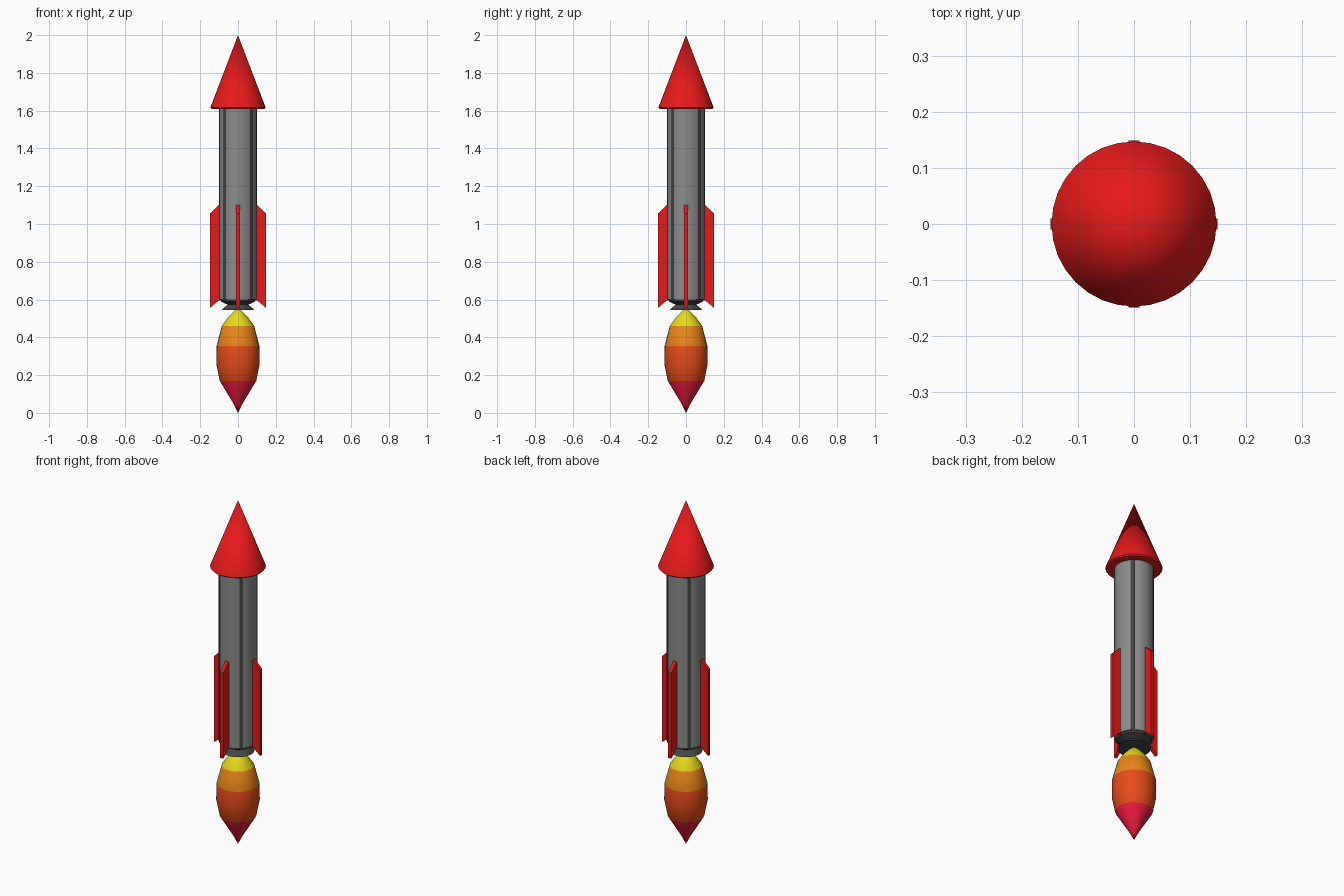
import bpy, bmesh, math
from mathutils import Matrix

if "Cube" in bpy.data.objects:
    bpy.data.objects.remove(bpy.data.objects["Cube"])


def material(name, r, g, b):
    m = bpy.data.materials.new(name)
    m.diffuse_color = (r, g, b, 1)
    m.use_nodes = True
    m.node_tree.nodes["Principled BSDF"].inputs["Base Color"].default_value = m.diffuse_color
    return m


RED = material("red", 0.8, 0.01, 0.01)
GREY = material("grey", 0.26, 0.26, 0.26)
DARK = material("dark_grey", 0.06, 0.06, 0.06)
YELLOW = material("yellow", 0.8, 0.7, 0.01)
AMBER = material("amber", 0.8, 0.24, 0.01)
ORANGE = material("orange", 0.8, 0.07, 0.01)
CRIMSON = material("crimson", 0.8, 0.01, 0.045)


def finish(name, bm, mats, smooth=None):
    bmesh.ops.recalc_face_normals(bm, faces=bm.faces)
    me = bpy.data.meshes.new(name)
    bm.to_mesh(me)
    bm.free()
    for m in mats:
        me.materials.append(m)
    ob = bpy.data.objects.new(name, me)
    bpy.context.collection.objects.link(ob)
    if smooth:
        bpy.ops.object.select_all(action='DESELECT')
        ob.select_set(True)
        bpy.context.view_layer.objects.active = ob
        bpy.ops.object.shade_smooth_by_angle(angle=math.radians(smooth))
    return ob


def lathe(name, profile, mats, bands=None, sides=32, smooth=30):
    """Revolve (radius, z) points; radius 0 makes a pole. bands = material per segment."""
    bm = bmesh.new()
    rings = []
    for r, z in profile:
        n = sides if r else 1
        rings.append([bm.verts.new((r * math.cos(math.tau * i / sides),
                                    r * math.sin(math.tau * i / sides), z)) for i in range(n)])
    for k, (a, b) in enumerate(zip(rings, rings[1:])):
        for i in range(sides):
            j = (i + 1) % sides
            loop = [a[i % len(a)], a[j % len(a)], b[j % len(b)], b[i % len(b)]]
            f = bm.faces.new(list(dict.fromkeys(loop)))
            f.material_index = bands[k] if bands else 0
    return finish(name, bm, mats, smooth)


# Nose cone with a thin bevelled rim
lathe("nose_cone", [(0, 1.61), (0.14, 1.61), (0.147, 1.617), (0.14, 1.633), (0, 2.0)], [RED])

# Body tube
lathe("body", [(0, 0.6), (0.1, 0.6), (0.1, 1.62), (0, 1.62)], [GREY])

# Engine nozzle: tapers in, then flares
lathe("nozzle", [(0, 0.605), (0.095, 0.605), (0.09, 0.59), (0.055, 0.573),
                 (0.087, 0.545), (0, 0.545)], [DARK])

# Exhaust flame in four colour bands
lathe("flame", [(0, 0.55), (0.02, 0.54), (0.05, 0.51), (0.086, 0.46), (0.113, 0.355),
                (0.115, 0.26), (0.097, 0.17), (0.022, 0.045), (0, 0)],
      [YELLOW, AMBER, ORANGE, CRIMSON], [0, 0, 0, 1, 2, 2, 3, 3], smooth=40)

# Dark strips along the body diagonals
for n in range(4):
    bm = bmesh.new()
    bmesh.ops.create_cube(bm, size=1, matrix=Matrix.Rotation(math.radians(45 + 90 * n), 4, 'Z')
                          @ Matrix.Translation((0.0965, 0, 1.11))
                          @ Matrix.Diagonal((0.01, 0.02, 1.015, 1)))
    finish(f"body_strip_{n + 1}", bm, [DARK])

# Four swept fins
FIN = [(0.09, 1.10), (0.102, 1.10), (0.149, 1.055), (0.149, 0.555), (0.102, 0.595), (0.09, 0.595)]
for n in range(4):
    bm = bmesh.new()
    face = bm.faces.new([bm.verts.new((x, -0.01, z)) for x, z in FIN])
    ext = bmesh.ops.extrude_face_region(bm, geom=[face])
    bmesh.ops.translate(bm, vec=(0, 0.02, 0),
                        verts=[v for v in ext["geom"] if isinstance(v, bmesh.types.BMVert)])
    bmesh.ops.rotate(bm, verts=bm.verts, matrix=Matrix.Rotation(math.pi / 2 * n, 3, 'Z'))
    finish(f"fin_{n + 1}", bm, [RED])
